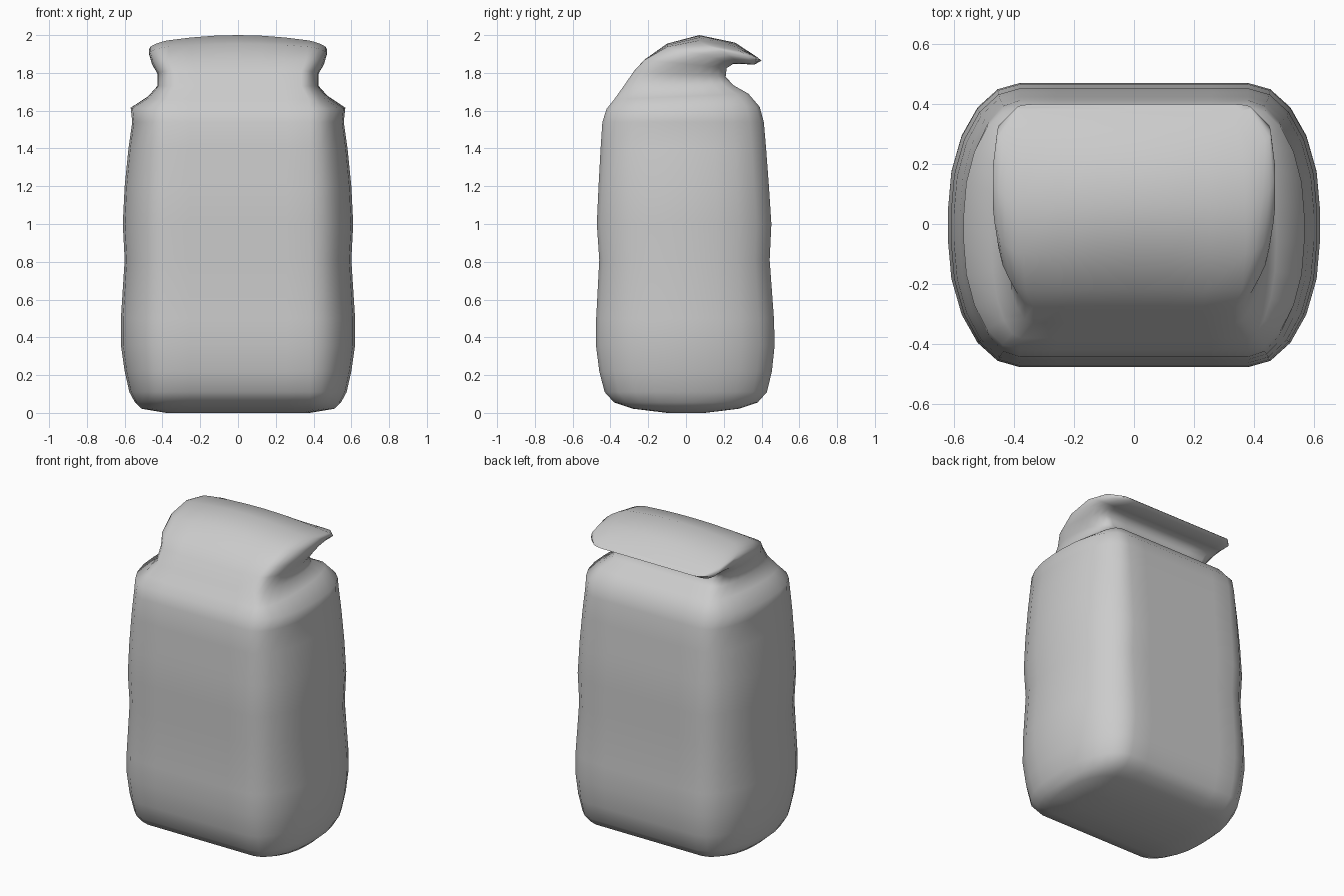
import bpy, bmesh, math
from mathutils import Vector

if "Cube" in bpy.data.objects:
    bpy.data.objects.remove(bpy.data.objects["Cube"])

# Body profile: half width, half depth, height
BODY = [(.38, .10, 0), (.51, .28, .022), (.545, .38, .055), (.575, .43, .11),
        (.60, .458, .22), (.62, .475, .36), (.62, .473, .5), (.60, .455, .81),
        (.61, .467, 1.0), (.60, .457, 1.2), (.58, .445, 1.4), (.56, .435, 1.54)]
# Shoulder, neck and folded flap: half width, front y, z, back y, z
FOLD = [(.568, -.42, 1.61, .39, 1.62), (.475, -.38, 1.66, .33, 1.69),
        (.425, -.33, 1.73, .25, 1.735), (.425, -.275, 1.81, .21, 1.78),
        (.455, -.22, 1.87, .215, 1.825), (.47, -.10, 1.955, .25, 1.848),
        (.47, .07, 2.0, .29, 1.848), (.455, .26, 1.96, .36, 1.843),
        (.39, .375, 1.885, .40, 1.865)]


def outline(flat, n=5):
    """Unit ring of (x, depth): flat faces joined by elliptical corners."""
    q = [(0, 1), (.33 * flat, 1), (.68 * flat, 1)]
    for i in range(n + 1):
        a = math.pi / 2 * i / n
        q.append((flat + (1 - flat) * math.sin(a), .1 + .9 * math.cos(a)))
    right = q + [(x, -d) for x, d in reversed(q)]
    return right + [(-x, d) for x, d in reversed(right[1:-1])]


def ring_points(half, fy, fz, by, bz):
    """Ring tilted along the line from the front point to the back point."""
    flat = min(.38, .79 * half) / half
    front, back = Vector((0, fy, fz)), Vector((0, by, bz))
    mid, arm = (front + back) / 2, (front - back) / 2
    crown = .4 * max(0, fz - bz - .04)      # flap top bows down to the sides
    return [mid + arm * d + Vector((x * half, 0, -crown * x * x * max(d, 0)))
            for x, d in outline(flat)]


rings = [(w, -d - .005 * z, z, d - .015 * z, z) for w, d, z in BODY] + FOLD

# Bag lofted through all rings, closed at the base and at the flap tip
bm = bmesh.new()
loops = [[bm.verts.new(p) for p in ring_points(*r)] for r in rings]
for lo, hi in zip(loops, loops[1:]):
    n = len(lo)
    for i in range(n):
        j = (i + 1) % n
        bm.faces.new((lo[i], lo[j], hi[j], hi[i]))
bm.faces.new(loops[0])
bm.faces.new(loops[-1])
bmesh.ops.recalc_face_normals(bm, faces=bm.faces)
mesh = bpy.data.meshes.new("folded_bag")
bm.to_mesh(mesh)
bm.free()
bag = bpy.data.objects.new("folded_bag", mesh)
bpy.context.collection.objects.link(bag)
bpy.context.view_layer.objects.active = bag
bag.select_set(True)
bpy.ops.object.shade_smooth_by_angle(angle=math.radians(75))
